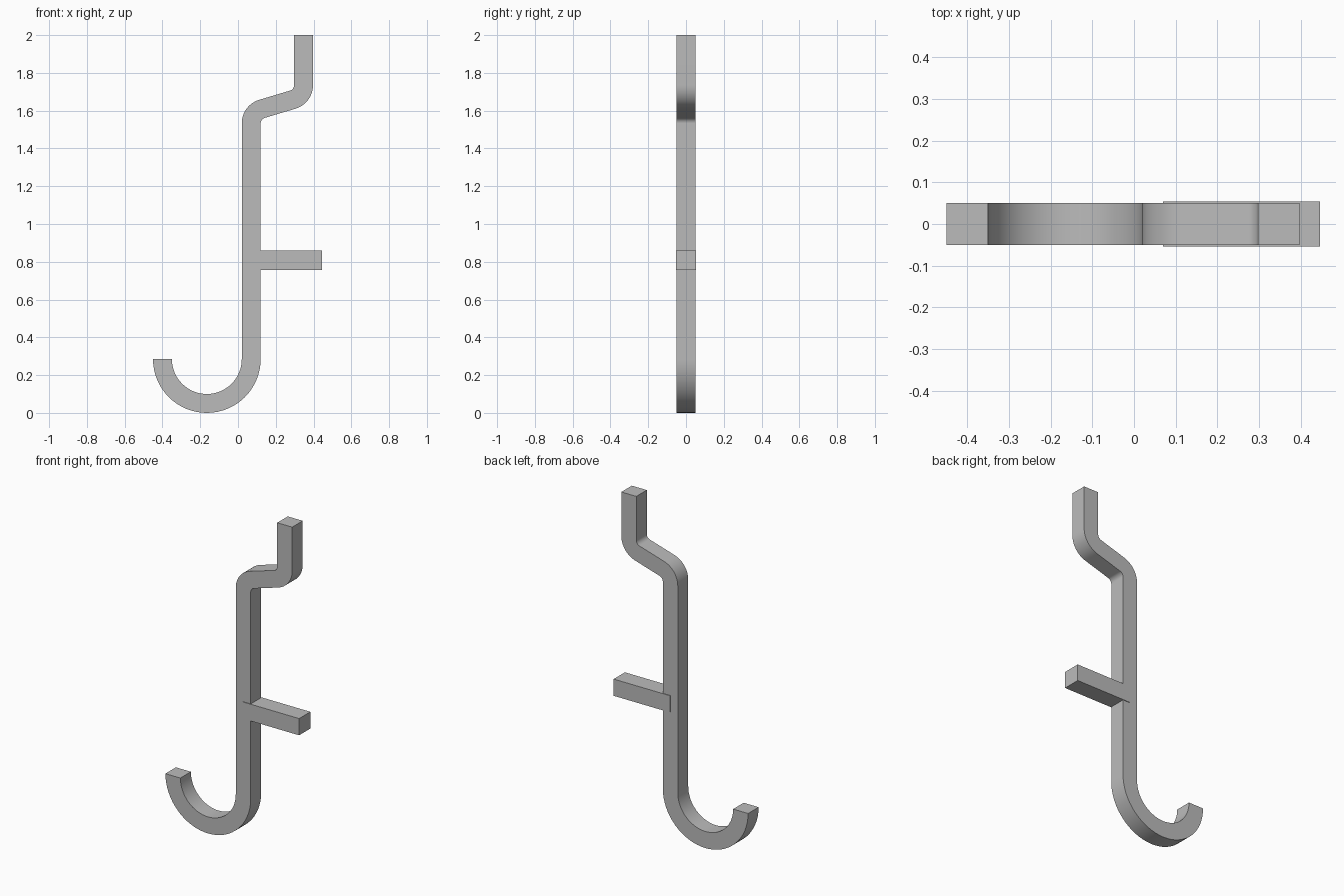
import bpy, bmesh
from math import sin, cos, radians
from mathutils import Vector

cube = bpy.data.objects.get("Cube")
if cube:
    bpy.data.objects.remove(cube, do_unlink=True)

grey = bpy.data.materials.new("grey metal")
grey.use_nodes = True
grey.diffuse_color = (0.5, 0.5, 0.5, 1)
grey.node_tree.nodes["Principled BSDF"].inputs["Base Color"].default_value = (0.5, 0.5, 0.5, 1)

HALF = 0.05      # half thickness of the bar
SLOPE = 16.5     # tilt of the offset section, degrees


def finish(name, bm):
    bmesh.ops.recalc_face_normals(bm, faces=bm.faces)
    mesh = bpy.data.meshes.new(name)
    bm.to_mesh(mesh)
    bm.free()
    mesh.materials.append(grey)
    ob = bpy.data.objects.new(name, mesh)
    bpy.context.collection.objects.link(ob)
    return ob


def arc(cx, cz, r, start, end, steps):
    """Centre-line points, each with its in-plane normal."""
    side = 1 if end < start else -1
    out = []
    for i in range(steps + 1):
        a = radians(start + (end - start) * i / steps)
        n = Vector((cos(a), 0, sin(a)))
        out.append((Vector((cx, 0, cz)) + n * r, n * side))
    return out


# Hook bar: top stem, two opposite bends, long shank, half-round hook
right = Vector((1, 0, 0))
path = [(Vector((0.347, 0, 2.0)), right)]
path += arc(0.267, 1.735, 0.08, 0, SLOPE - 90, 12)
path += arc(0.15, 1.533, 0.08, 90 + SLOPE, 180, 12)
path += arc(-0.165, 0.285, 0.235, 0, -180, 32)

bm = bmesh.new()
rings = []
for p, n in path:
    rings.append([bm.verts.new(p + n * HALF * sx + Vector((0, HALF * sy, 0)))
                  for sx, sy in ((-1, -1), (1, -1), (1, 1), (-1, 1))])
for a, b in zip(rings, rings[1:]):
    for i in range(4):
        j = (i + 1) % 4
        bm.faces.new((a[i], a[j], b[j], b[i]))
bm.faces.new(rings[0])
bm.faces.new(rings[-1])
hook = finish("hook_bar", bm)
bpy.context.view_layer.objects.active = hook
hook.select_set(True)
bpy.ops.object.shade_smooth_by_angle(angle=radians(30))

# Cross peg, slightly wider than the bar, set into the shank
bm = bmesh.new()
bmesh.ops.create_cube(bm, size=1)
for v in bm.verts:
    v.co = Vector((0.258 + v.co.x * 0.376, v.co.y * 0.107, 0.808 + v.co.z * 0.101))
finish("cross_peg", bm)
